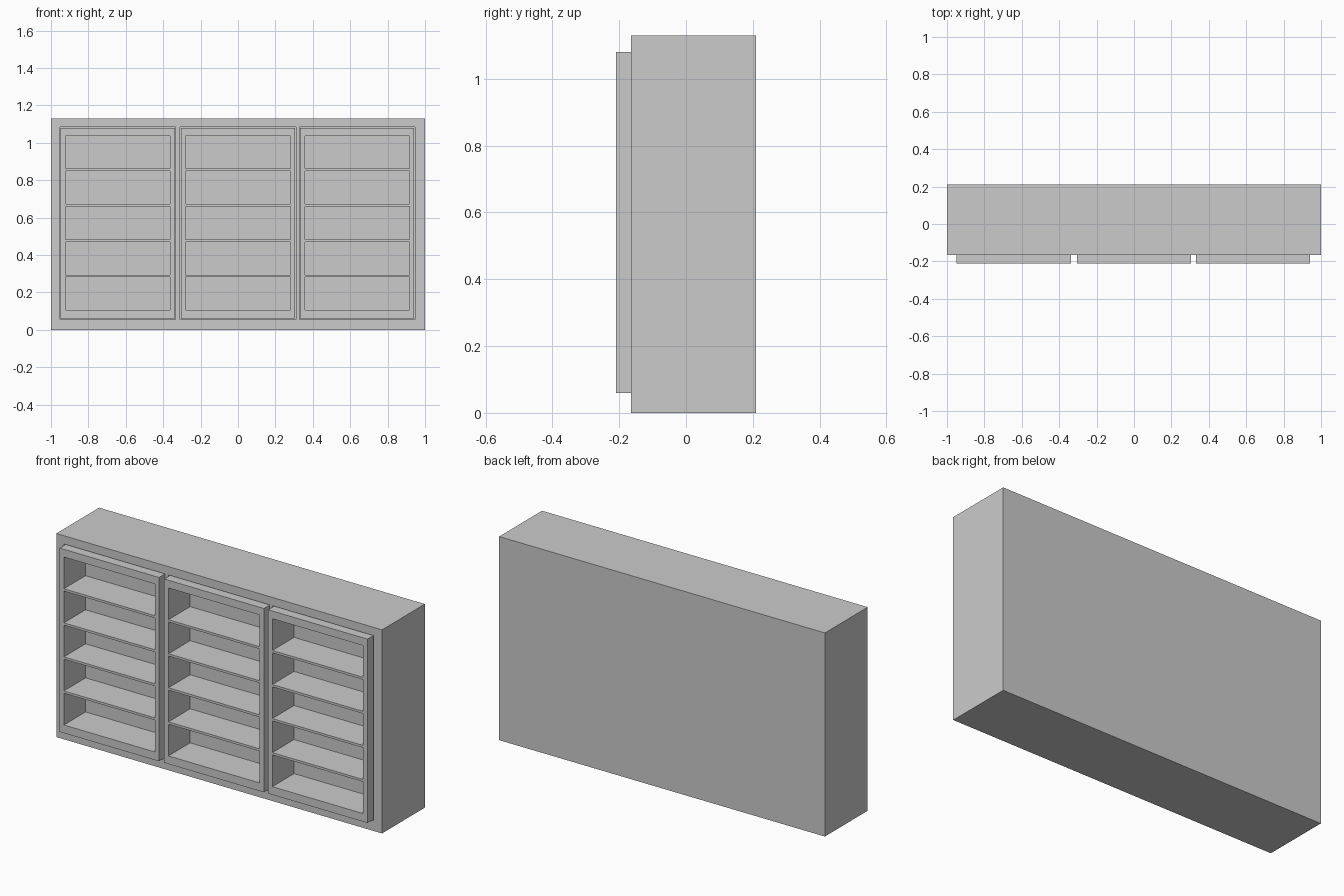
import bpy, bmesh

if "Cube" in bpy.data.objects:
    bpy.data.objects.remove(bpy.data.objects["Cube"])


def recessed_block(name, xs, zs, y_front, y_back, y_recess):
    """Solid block whose front grid cells at odd column and row are sunk inward."""
    bm = bmesh.new()
    grid = [[bm.verts.new((x, y_front, z)) for z in zs] for x in xs]
    pockets = []
    for i in range(len(xs) - 1):
        for j in range(len(zs) - 1):
            face = bm.faces.new((grid[i][j], grid[i + 1][j],
                                 grid[i + 1][j + 1], grid[i][j + 1]))
            if i % 2 and j % 2:
                pockets.append(face)

    # outer walls and back
    border = [e for e in bm.edges if e.is_boundary]
    ext = bmesh.ops.extrude_edge_only(bm, edges=border)["geom"]
    for v in (g for g in ext if isinstance(g, bmesh.types.BMVert)):
        v.co.y = y_back
    rim = [e for e in bm.edges if e.is_boundary]
    bmesh.ops.contextual_create(bm, geom=rim)

    # sunken pockets
    sunk = bmesh.ops.extrude_discrete_faces(bm, faces=pockets)["faces"]
    for v in {v for f in sunk for v in f.verts}:
        v.co.y = y_recess

    bmesh.ops.recalc_face_normals(bm, faces=bm.faces[:])
    mesh = bpy.data.meshes.new(name)
    bm.to_mesh(mesh)
    bm.free()
    obj = bpy.data.objects.new(name, mesh)
    bpy.context.collection.objects.link(obj)
    return obj


BAYS = {"left": (-0.948, -0.338), "middle": (-0.306, 0.306), "right": (0.332, 0.942)}
BOTTOM, TOP = 0.06, 1.08
GAP = 0.004      # clearance around each shelf unit
STILE = 0.026    # side frame width of a shelf unit

# Outer case with three niches
case_x = [-1.0]
for x0, x1 in BAYS.values():
    case_x += [x0 - GAP, x1 + GAP]
case_x.append(1.0)
recessed_block("case", case_x, [0, BOTTOM - GAP, TOP + GAP, 1.13],
               -0.165, 0.21, 0.0)

# Shelf units standing proud of the case, five compartments each
shelf_z = [BOTTOM]
for k in range(5):
    z = 0.105 + k * 0.189
    shelf_z += [z, z + 0.176]
shelf_z.append(TOP)
for side, (x0, x1) in BAYS.items():
    recessed_block(side + "_shelf_unit", [x0, x0 + STILE, x1 - STILE, x1],
                   shelf_z, -0.21, -0.005, -0.02)
